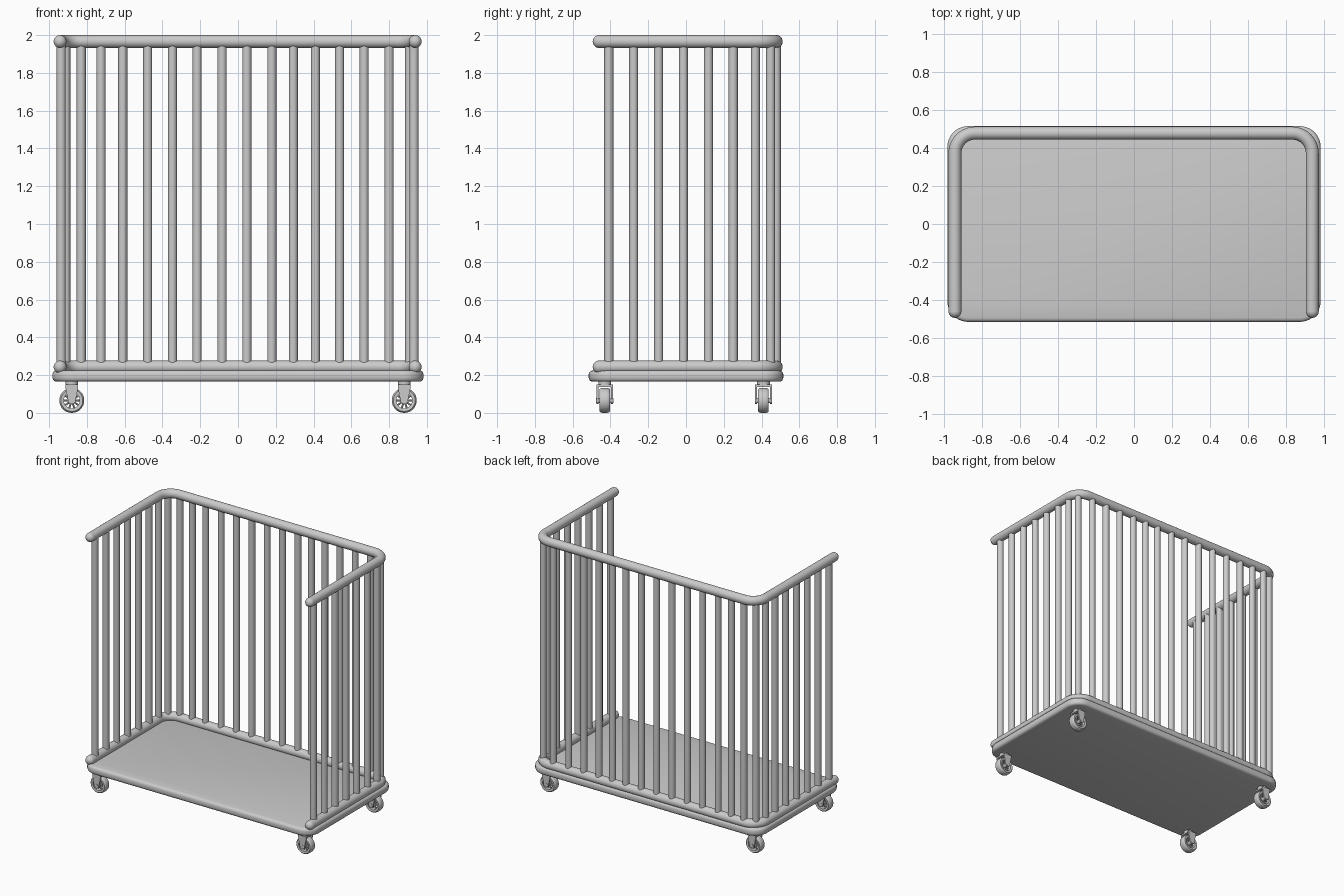
import bpy, bmesh
from math import sin, cos, pi, radians
from mathutils import Matrix, Vector

if "Cube" in bpy.data.objects:
    bpy.data.objects.remove(bpy.data.objects["Cube"])

XL, XR, YB, YF = -0.942, 0.938, 0.478, -0.46   # rail centre lines
R_RAIL, R_BAR, BEND = 0.034, 0.024, 0.105
Z_LOW, Z_TOP = 0.243, 1.966


def finish(name, bm, smooth=True):
    bmesh.ops.recalc_face_normals(bm, faces=bm.faces)
    me = bpy.data.meshes.new(name)
    bm.to_mesh(me)
    bm.free()
    ob = bpy.data.objects.new(name, me)
    bpy.context.collection.objects.link(ob)
    if smooth:
        bpy.ops.object.select_all(action='DESELECT')
        ob.select_set(True)
        bpy.context.view_layer.objects.active = ob
        bpy.ops.object.shade_smooth_by_angle(angle=radians(40))
    return ob


def rod(bm, a, b, r, seg=20):
    a, b = Vector(a), Vector(b)
    d = b - a
    m = Matrix.Translation((a + b) / 2) @ d.to_track_quat('Z', 'Y').to_matrix().to_4x4()
    bmesh.ops.create_cone(bm, cap_ends=True, segments=seg, radius1=r, radius2=r,
                          depth=d.length, matrix=m)


def arc(cx, cy, r, a0, a1, n):
    return [(cx + r * cos(radians(a0 + (a1 - a0) * i / n)),
             cy + r * sin(radians(a0 + (a1 - a0) * i / n))) for i in range(n + 1)]


def lathe_y(bm, profile, centre, seg=32):
    # revolve a closed (radius, y) profile about the axle
    rings = [[bm.verts.new((centre[0] + r * cos(2 * pi * i / seg), centre[1] + y,
                            centre[2] + r * sin(2 * pi * i / seg))) for r, y in profile]
             for i in range(seg)]
    n = len(profile)
    for i in range(seg):
        p, q = rings[i], rings[(i + 1) % seg]
        for j in range(n):
            k = (j + 1) % n
            bm.faces.new((p[j], p[k], q[k], q[j]))


# Platform: rounded rectangle layers with a soft rim
HX, HY, RC = 0.982, 0.515, 0.11
bm = bmesh.new()
rim = [(0.022, 0.165), (0.010, 0.168), (0.003, 0.175), (0, 0.186),
       (0, 0.205), (0.003, 0.215), (0.010, 0.222), (0.022, 0.225)]
loops = []
for inset, z in rim:
    pts = []
    for sx, sy, a in ((1, 1, 0), (-1, 1, 90), (-1, -1, 180), (1, -1, 270)):
        pts += arc(sx * (HX - RC), sy * (HY - RC), RC - inset, a, a + 90, 10)
    loops.append([bm.verts.new((x, y, z)) for x, y in pts])
for lo, hi in zip(loops, loops[1:]):
    for i in range(len(lo)):
        k = (i + 1) % len(lo)
        bm.faces.new((lo[i], lo[k], hi[k], hi[i]))
bm.faces.new(loops[0][::-1])
bm.faces.new(loops[-1])
finish("platform", bm)

# Bent U rails with rounded ends
path = ([(XR, YF)] + arc(XR - BEND, YB - BEND, BEND, 0, 90, 10)
        + arc(XL + BEND, YB - BEND, BEND, 90, 180, 10) + [(XL, YF)])
for name, z in (("lower_rail", Z_LOW), ("upper_rail", Z_TOP)):
    bm = bmesh.new()
    seg, rings = 24, []
    for i, (x, y) in enumerate(path):
        p, q = path[max(i - 1, 0)], path[min(i + 1, len(path) - 1)]
        t = Vector((q[0] - p[0], q[1] - p[1], 0)).normalized()
        side = Vector((t.y, -t.x, 0))
        rings.append([bm.verts.new(Vector((x, y, z)) + R_RAIL * (
            side * cos(2 * pi * k / seg) + Vector((0, 0, sin(2 * pi * k / seg)))))
            for k in range(seg)])
    for p, q in zip(rings, rings[1:]):
        for k in range(seg):
            n = (k + 1) % seg
            bm.faces.new((p[k], p[n], q[n], q[k]))
    finish(name, bm)
    bm = bmesh.new()
    for x in (XL, XR):
        bmesh.ops.create_uvsphere(bm, u_segments=24, v_segments=16, radius=R_RAIL,
                                  matrix=Matrix.Translation((x, YF, z)))
    finish(name + "_end_caps", bm)

# Upright bars
back_x = [-0.83, -0.725, -0.61, -0.478, -0.347, -0.216, -0.084,
          0.047, 0.179, 0.293, 0.41, 0.538, 0.668, 0.80]
side_y = [-0.409, -0.277, -0.145, -0.013, 0.119, 0.25, 0.367]
spots = {"back_bars": [(x, YB) for x in back_x],
         "left_bars": [(XL + 0.006, y) for y in side_y] + [(XL + 0.03, YB - 0.03)],
         "right_bars": [(XR - 0.006, y) for y in side_y] + [(XR - 0.03, YB - 0.03)]}
for name, pts in spots.items():
    bm = bmesh.new()
    for x, y in pts:
        rod(bm, (x, y, Z_LOW), (x, y, Z_TOP), R_BAR)
    finish(name, bm)

# Castors
WR = 0.066
for tag, cx, cy in (("front_left", -0.88, -0.43), ("front_right", 0.88, -0.43),
                    ("back_left", -0.88, 0.41), ("back_right", 0.88, 0.41)):
    c = Vector((cx, cy, WR))
    # tyre and spoked hub
    bm = bmesh.new()
    lathe_y(bm, [(0.042, -0.026), (0.058, -0.028), (0.064, -0.022), (WR, -0.012),
                 (WR, 0.012), (0.064, 0.022), (0.058, 0.028), (0.042, 0.026)], c)
    finish(tag + "_tyre", bm)
    bm = bmesh.new()
    rod(bm, c - Vector((0, 0.046, 0)), c + Vector((0, 0.046, 0)), 0.014)
    for i in range(10):
        d = Vector((cos(pi * i / 5), 0, sin(pi * i / 5)))
        rod(bm, c + d * 0.01, c + d * 0.046, 0.005, 8)
    finish(tag + "_hub", bm)
    # fork cheeks, crown and swivel plate
    bm = bmesh.new()
    outline = arc(0, 0, 0.02, 180, 360, 10) + [(0.034, 0.07), (0.034, 0.082),
                                              (-0.034, 0.082), (-0.034, 0.07)]
    for s in (-1, 1):
        f = bm.faces.new([bm.verts.new((cx + x, cy + s * 0.034, WR + z)) for x, z in outline])
        ext = bmesh.ops.extrude_face_region(bm, geom=[f])["geom"]
        bmesh.ops.translate(bm, vec=(0, s * 0.01, 0),
                            verts=[v for v in ext if isinstance(v, bmesh.types.BMVert)])
        bm.faces.new([v for v in f.verts]) if not f.is_valid else None
    bmesh.ops.create_cube(bm, size=1, matrix=Matrix.Translation((cx, cy, 0.144))
                          @ Matrix.Diagonal((0.068, 0.088, 0.012, 1)))
    rod(bm, (cx, cy, 0.148), (cx, cy, 0.168), 0.034, 24)
    finish(tag + "_fork", bm)
